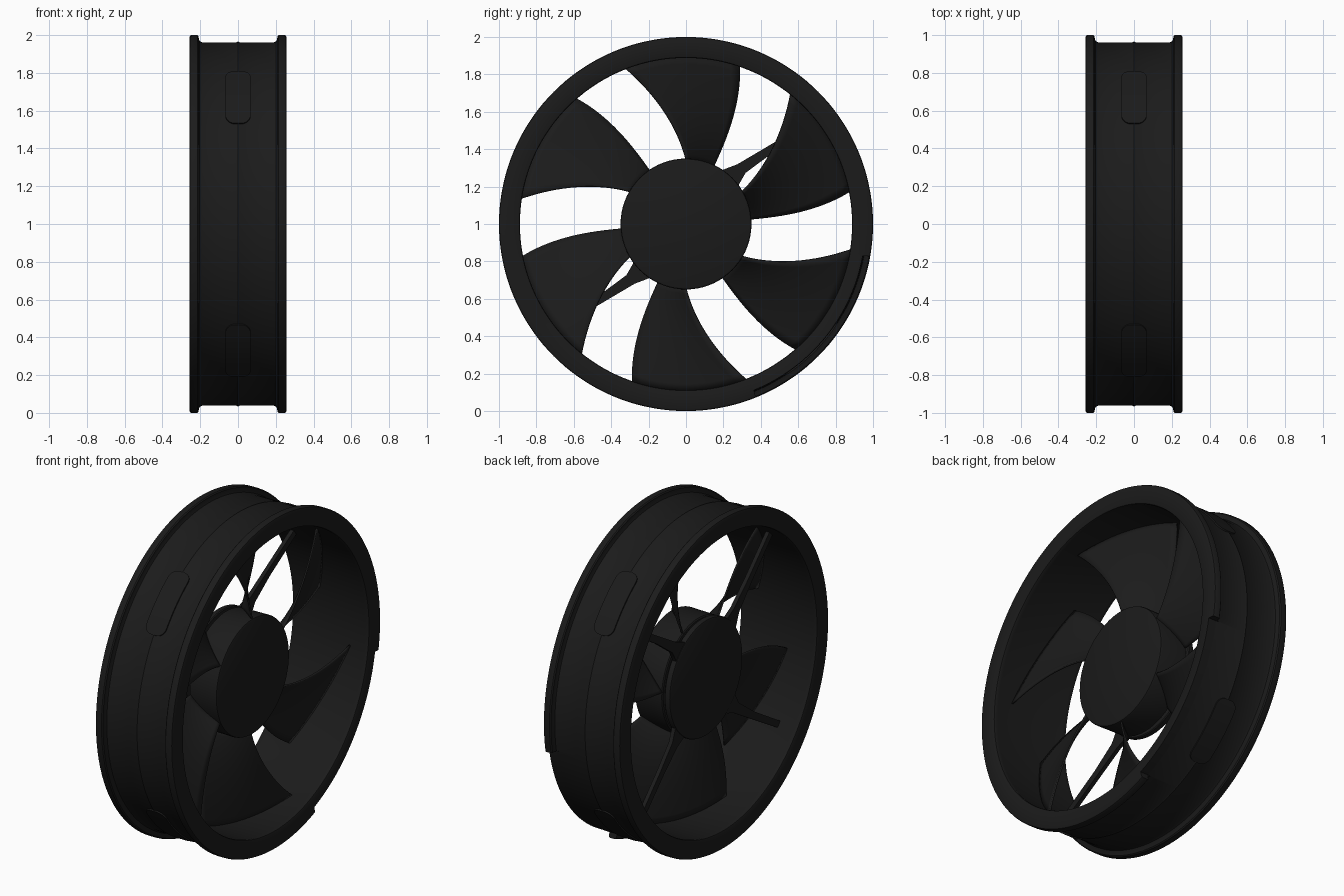
import bpy, bmesh, math
from math import sin, cos, radians

if "Cube" in bpy.data.objects:
    bpy.data.objects.remove(bpy.data.objects["Cube"])

MAT = bpy.data.materials.new("black_plastic")
MAT.diffuse_color = (0.011, 0.011, 0.011, 1)
MAT.use_nodes = True
MAT.node_tree.nodes["Principled BSDF"].inputs["Base Color"].default_value = MAT.diffuse_color


def polar(x, r, deg):
    """Point around the fan axis (parallel to x, through z = 1)."""
    return (x, r * cos(radians(deg)), 1 + r * sin(radians(deg)))


def finish(name, bm, angle=35):
    bmesh.ops.recalc_face_normals(bm, faces=bm.faces[:])
    me = bpy.data.meshes.new(name)
    bm.to_mesh(me)
    bm.free()
    ob = bpy.data.objects.new(name, me)
    bpy.context.collection.objects.link(ob)
    me.materials.append(MAT)
    bpy.ops.object.select_all(action='DESELECT')
    ob.select_set(True)
    bpy.context.view_layer.objects.active = ob
    bpy.ops.object.shade_smooth_by_angle(angle=radians(angle))
    return ob


def lathe(name, profile, angles, closed, shape=lambda x, r, a: r):
    """Revolve an (x, r) profile; closed loops it, otherwise its ends are capped."""
    bm = bmesh.new()
    rings = [[bm.verts.new(polar(x, shape(x, r, a), a)) for x, r in profile] for a in angles]
    n = len(profile)
    for i in range(len(rings)):
        A, B = rings[i], rings[(i + 1) % len(rings)]
        for j in range(n if closed else n - 1):
            k = (j + 1) % n
            bm.faces.new((A[j], A[k], B[k], B[j]))
    if not closed:
        bm.faces.new([r[0] for r in rings])
        bm.faces.new([r[-1] for r in rings])
    return finish(name, bm)


def loft(name, sections):
    """Skin a list of four-cornered sections and cap both ends."""
    bm = bmesh.new()
    rows = [[bm.verts.new(p) for p in s] for s in sections]
    for A, B in zip(rows, rows[1:]):
        for j in range(4):
            k = (j + 1) % 4
            bm.faces.new((A[j], A[k], B[k], B[j]))
    bm.faces.new(rows[0])
    bm.faces.new(rows[-1])
    return finish(name, bm)


# Housing ring: flanged outside, straight bore, faint centre seam
half = [(0.0, 0.966), (0.008, 0.962), (0.19, 0.962), (0.202, 0.967), (0.207, 0.98),
        (0.209, 0.994), (0.215, 1.0), (0.248, 1.0), (0.254, 0.997), (0.257, 0.990),
        (0.257, 0.897), (0.254, 0.891), (0.245, 0.888), (0.23, 0.89)]
profile = half + [(-x, r) for x, r in half[:0:-1]]
START, END = 292, 350          # cable recess in the +x flange
angles = sorted([i * 2.5 for i in range(144) if i * 2.5 not in (START, END)]
                + [START, START + 0.2, END - 0.2, END])


def recess(x, r, a):
    return min(r, 0.96) if x > 0.195 and START < a < END else r


lathe("housing_ring", profile, angles, True, recess)

# Hub: rotor cap on the +x side, motor plate on the -x side, narrow gap between
full = [i * 5 for i in range(72)]
lathe("rotor_hub", [(-0.085, 0.34), (-0.08, 0.347), (0.09, 0.35), (0.098, 0.347),
                    (0.102, 0.338)], full, False)
lathe("motor_neck", [(-0.11, 0.31), (-0.07, 0.31)], full, False)
lathe("motor_plate", [(-0.138, 0.338), (-0.134, 0.347), (-0.128, 0.35),
                      (-0.105, 0.35), (-0.1, 0.345)], full, False)


def quad(r, a, b, c):
    """Quadratic through the values at r = 0.35, 0.60 and 0.885."""
    p, q, s = 0.35, 0.60, 0.885
    return (a * (r - q) * (r - s) / ((p - q) * (p - s))
            + b * (r - p) * (r - s) / ((q - p) * (q - s))
            + c * (r - p) * (r - q) / ((s - p) * (s - q)))


# Six pitched, swept blades
NR, NU = 16, 12
for k in range(6):
    bm = bmesh.new()
    grid = []
    for i in range(NR + 1):
        r = 0.335 + (0.889 - 0.335) * i / NR
        t = i / NR
        lo, hi = quad(r, 64.5, 66, 71), quad(r, 90, 100.5, 111)
        row = []
        for j in range(NU + 1):
            u = j / NU
            x = -0.08 + 0.015 * t + (0.17 + 0.03 * t) * u - 0.03 * u * (1 - u)
            row.append(bm.verts.new(polar(x, r, lo + (hi - lo) * u + 60 * k)))
        grid.append(row)
    for i in range(NR):
        for j in range(NU):
            bm.faces.new((grid[i][j], grid[i][j + 1], grid[i + 1][j + 1], grid[i + 1][j]))
    blade = finish(f"blade_{k + 1}", bm)
    mod = blade.modifiers.new("thickness", 'SOLIDIFY')
    mod.thickness, mod.offset = 0.01, 0

# Four slanted struts flaring at the hub, and four rounded pads outside the ring
for k in range(4):
    a = 45 + 90 * k
    # Strut: radius, half width, x, angular offset from the diagonal
    lean = -7 if k % 2 == 0 else -0.5
    path = [(0.30, 0.085, -0.118, 1), (0.36, 0.055, -0.12, 1), (0.42, 0.032, -0.12, 0),
            (0.60, 0.022, -0.12, lean / 2), (0.90, 0.020, -0.12, lean)]
    loft(f"strut_{k + 1}",
         [[polar(x + dx, r, a + off + math.degrees(s * w / r))
           for dx, s in [(-0.012, -1), (-0.012, 1), (0.012, 1), (0.012, -1)]]
          for r, w, x, off in path])

    # Pad: slices along the ring, narrowed at the ends to round the corners
    half_len, half_w, rad, steps = 0.195, 0.066, 0.05, 28
    slices = []
    for i in range(steps + 1):
        s = -half_len * cos(math.pi * i / steps)
        over = max(0, abs(s) - (half_len - rad))
        w = half_w - rad + math.sqrt(max(0, rad * rad - over * over))
        ang = a + math.degrees(s / 0.962)
        slices.append([polar(x, r, ang) for x, r in
                       [(-w, 0.95), (-w, 0.970), (w, 0.970), (w, 0.95)]])
    loft(f"mount_pad_{k + 1}", slices)
